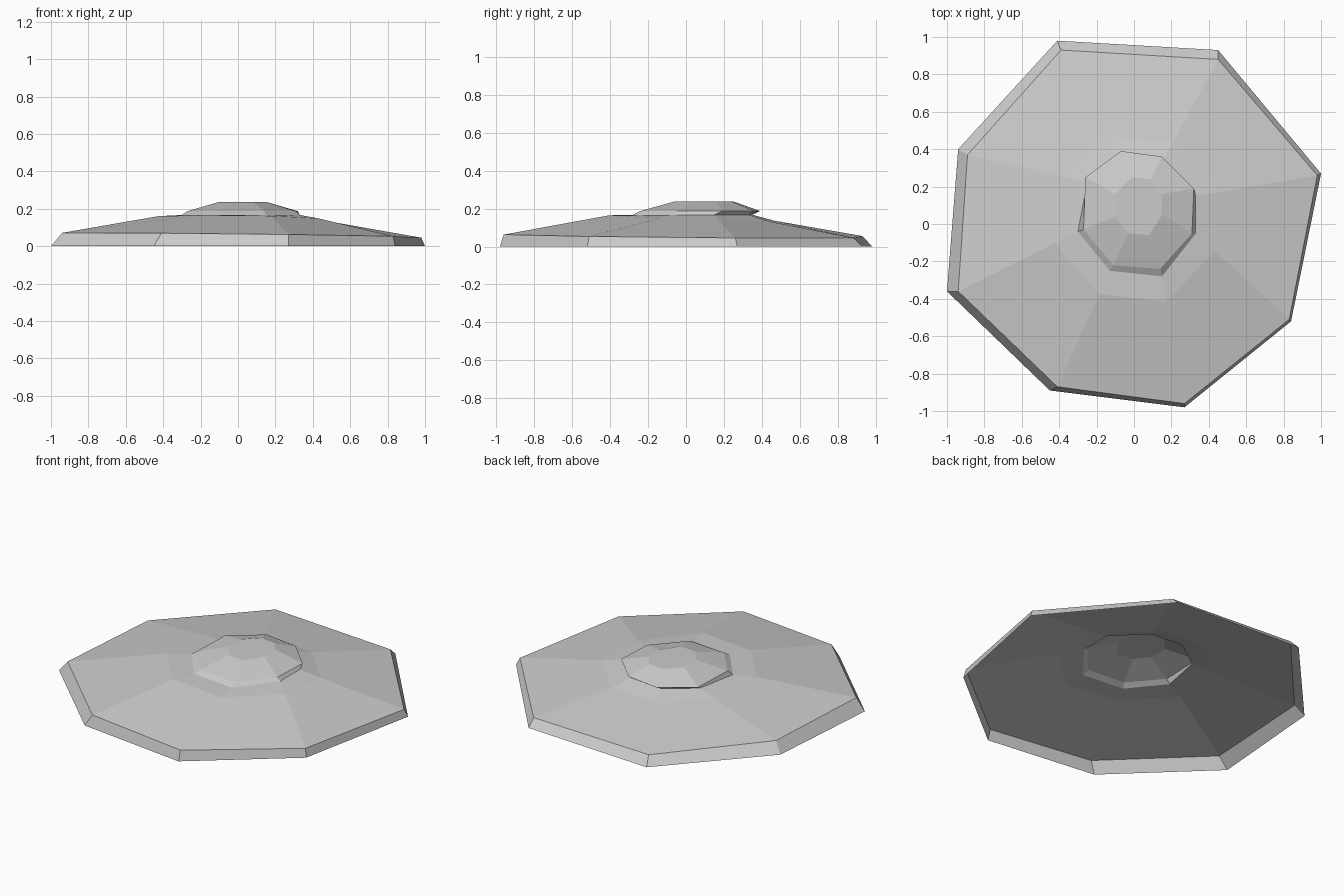
import bpy
import bmesh
from mathutils import Vector

# Remove the default cube
default_cube = bpy.data.objects.get("Cube")
if default_cube:
    bpy.data.objects.remove(default_cube, do_unlink=True)

# One plain grey for the whole shell
grey = bpy.data.materials.new("Plain Grey")
grey.use_nodes = True
colour = (0.6, 0.6, 0.6, 1)
grey.diffuse_color = colour
grey.node_tree.nodes["Principled BSDF"].inputs["Base Color"].default_value = colour


def ring(outline, height, slope_x=0.0, slope_y=0.0):
    """Lift a flat outline onto a gently tilted plane."""
    return [Vector((x, y, height + slope_x * x + slope_y * y)) for x, y in outline]


def build_band(name, rings, cap=False):
    """Bridge a stack of matching rings with flat quads, optionally closing the top."""
    bm = bmesh.new()
    loops = [[bm.verts.new(point) for point in points] for points in rings]
    for lower, upper in zip(loops, loops[1:]):
        count = len(lower)
        for i in range(count):
            j = (i + 1) % count
            bm.faces.new((lower[i], lower[j], upper[j], upper[i]))
    if cap:
        bm.faces.new(loops[-1])
    for face in bm.faces:
        face.smooth = False
    mesh = bpy.data.meshes.new(name)
    bm.to_mesh(mesh)
    bm.free()
    mesh.materials.append(grey)
    obj = bpy.data.objects.new(name, mesh)
    bpy.context.collection.objects.link(obj)
    return obj


# Irregular octagon outlines, counter-clockwise from the front
ground_outline = [(.27, -.98), (.84, -.52), (1, .27), (.45, .93),
                  (-.41, .98), (-.94, .4), (-1, -.36), (-.45, -.89)]
rim_outline = [(.27, -.96), (.83, -.51), (.98, .26), (.45, .88),
               (-.39, .93), (-.89, .37), (-.94, -.36), (-.41, -.87)]
neck_outline = [(.15, -.28), (.33, -.05), (.33, .15), (.15, .33),
                (-.07, .35), (-.25, .22), (-.3, -.04), (-.13, -.25)]
brow_outline = [(.14, -.24), (.31, -.05), (.32, .19), (.15, .36),
                (-.07, .39), (-.26, .25), (-.27, -.03), (-.11, -.22)]
crown_outline = [(.08, -.06), (.15, .05), (.15, .16), (.09, .24),
                 (-.01, .25), (-.1, .16), (-.1, .04), (-.03, -.05)]

# Shoulder sits a fifth of the way out from the neck to the rim
shoulder_outline = [Vector(a).lerp(Vector(b), 0.2)
                    for a, b in zip(neck_outline, rim_outline)]

# Tilted rings shared by neighbouring parts
ground = ring(ground_outline, 0)
rim = ring(rim_outline, .058, -.011, -.008)
shoulder = ring(shoulder_outline, .15, -.015, -.035)
neck = ring(neck_outline, .167)
brow = ring(brow_outline, .187)
crown = ring(crown_outline, .237)

# Bevelled outer edge, sloping saucer and raised central dome
build_band("outer_rim", [ground, rim])
build_band("sloping_saucer", [rim, shoulder, neck])
build_band("central_dome", [neck, brow, crown], cap=True)
